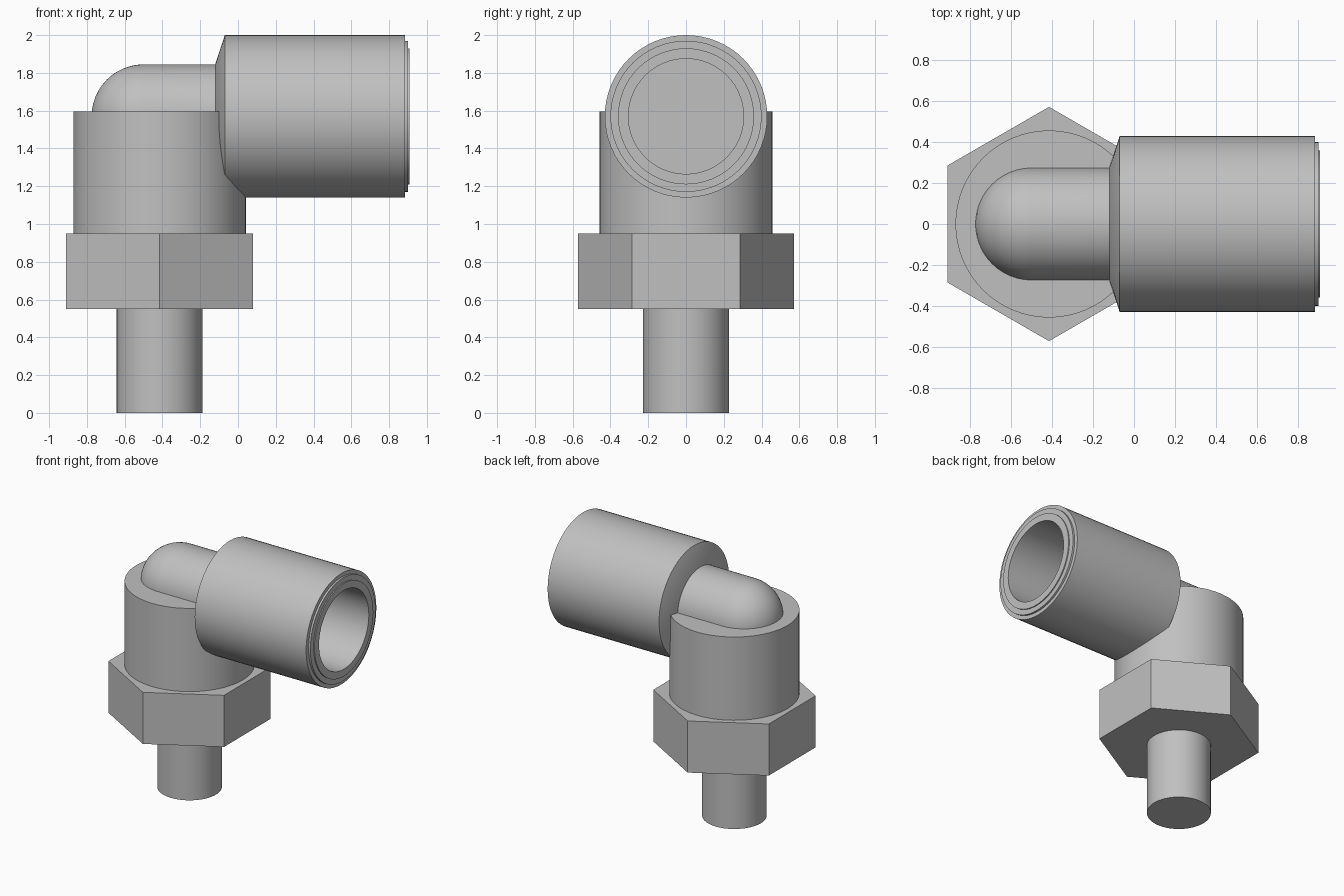
import bpy
import bmesh
from math import pi, sin, cos, radians
from mathutils import Matrix, Vector

cube = bpy.data.objects.get("Cube")
if cube:
    bpy.data.objects.remove(cube, do_unlink=True)

grey = bpy.data.materials.new("plain grey")
grey.use_nodes = True
colour = (0.53, 0.53, 0.53, 1)
grey.diffuse_color = colour
grey.node_tree.nodes["Principled BSDF"].inputs["Base Color"].default_value = colour

STEM_X = -0.415   # vertical axis
BORE_Z = 1.57     # horizontal axis


def lathe(name, profile, matrix, sides=64, smooth=True):
    """Revolve (radius, height) points about z, then place with matrix."""
    bm = bmesh.new()
    verts = [bm.verts.new((r, 0, h)) for r, h in profile]
    edges = [bm.edges.new(pair) for pair in zip(verts, verts[1:])]
    bmesh.ops.spin(bm, geom=verts + edges, cent=(0, 0, 0), axis=(0, 0, 1),
                   angle=2 * pi, steps=sides, use_duplicate=False)
    bmesh.ops.remove_doubles(bm, verts=bm.verts, dist=0.0005)
    bmesh.ops.recalc_face_normals(bm, faces=bm.faces)
    bm.transform(matrix)
    mesh = bpy.data.meshes.new(name)
    bm.to_mesh(mesh)
    bm.free()
    mesh.materials.append(grey)
    obj = bpy.data.objects.new(name, mesh)
    bpy.context.collection.objects.link(obj)
    if smooth:
        bpy.ops.object.select_all(action='DESELECT')
        obj.select_set(True)
        bpy.context.view_layer.objects.active = obj
        bpy.ops.object.shade_smooth_by_angle(angle=radians(30))
    return obj


def cylinder(radius, low, high):
    return [(0, low), (radius, low), (radius, high), (0, high)]


upright = Matrix.Translation((STEM_X, 0, 0))
sideways = Matrix.Translation((0, 0, BORE_Z)) @ Matrix.Rotation(pi / 2, 4, 'Y')

# Vertical parts: plain stem, hexagonal nut with points to front and back, collar
lathe("stem", cylinder(0.227, 0, 0.56), upright)
lathe("hex_nut", cylinder(0.572, 0.55, 0.95),
      upright @ Matrix.Rotation(pi / 2, 4, 'Z'), sides=6, smooth=False)
lathe("collar", cylinder(0.457, 0.94, 1.595), upright)

# Elbow tube with a domed outer end
tube_r, dome_x = 0.275, -0.5
dome = [(tube_r * sin(a), dome_x - tube_r * cos(a))
        for a in (i * pi / 24 for i in range(13))]
lathe("elbow_tube", dome + [(tube_r, -0.1), (0, -0.1)], sideways)

# Socket: coned back, stepped rim and deep blind bore
lathe("socket", [(0, -0.12), (0.277, -0.12), (0.43, -0.07), (0.43, 0.885),
                 (0.4, 0.885), (0.4, 0.9), (0.36, 0.9), (0.36, 0.908),
                 (0.305, 0.908), (0.305, 0.05), (0, 0.05)], sideways)
